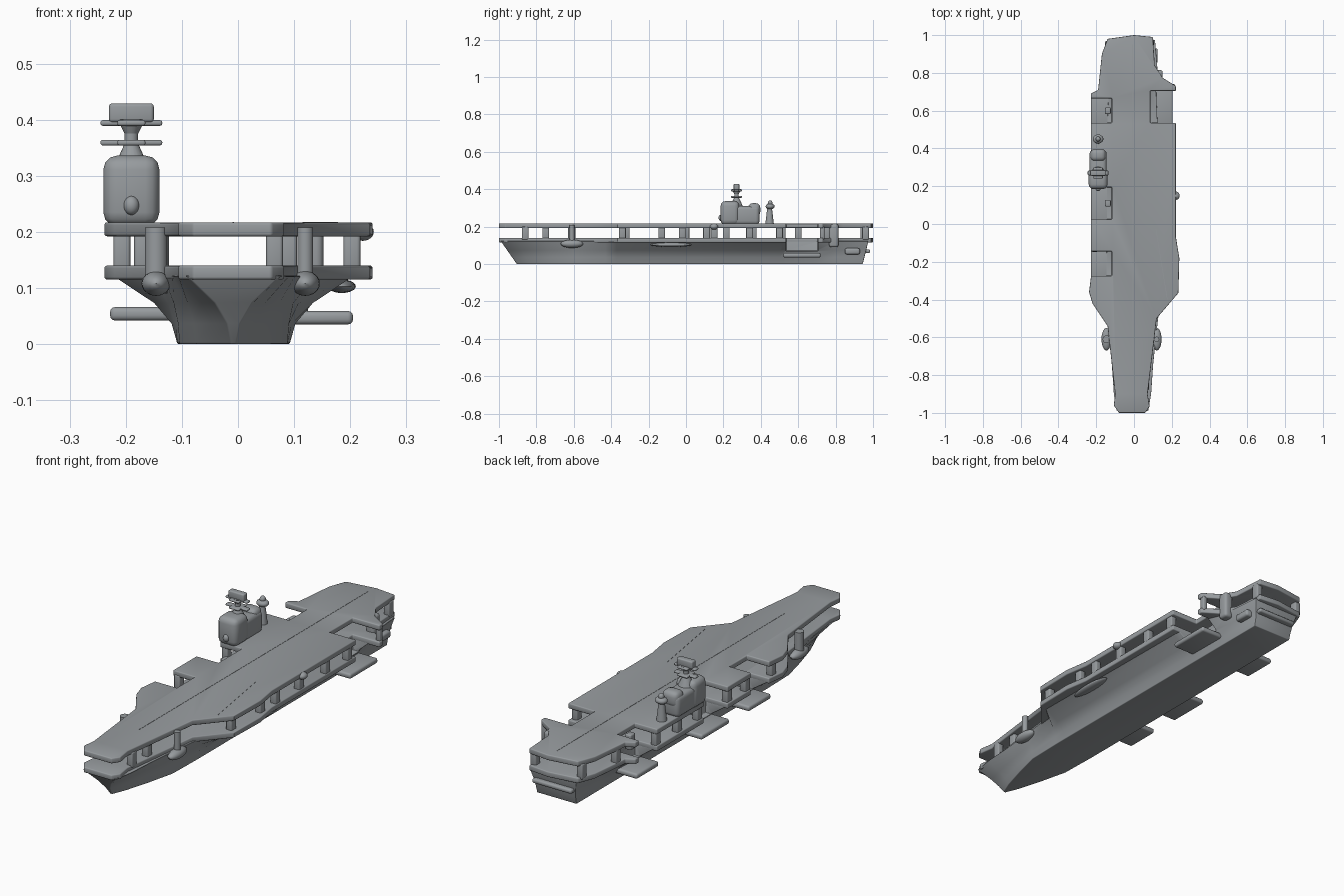
import bpy, bmesh, math
from mathutils import Matrix, Vector

if "Cube" in bpy.data.objects:
    bpy.data.objects.remove(bpy.data.objects["Cube"], do_unlink=True)

colour = (.31, .33, .345, 1)
grey = bpy.data.materials.new("warship grey")
grey.use_nodes = True
grey.diffuse_color = colour
grey.node_tree.nodes["Principled BSDF"].inputs["Base Color"].default_value = colour
parts = []


def finish(name, bm, bevel=0, cutter=None):
    """Turn a bmesh into a part, with optional cut and rounded edges."""
    bmesh.ops.recalc_face_normals(bm, faces=bm.faces)
    mesh = bpy.data.meshes.new(name)
    bm.to_mesh(mesh)
    bm.free()
    mesh.materials.append(grey)
    part = bpy.data.objects.new(name, mesh)
    bpy.context.collection.objects.link(part)
    if cutter:
        cut = part.modifiers.new("cut", "BOOLEAN")
        cut.object = cutter
        cut.operation = "DIFFERENCE"
        cut.solver = "EXACT"
    if bevel:
        rounding = part.modifiers.new("round", "BEVEL")
        rounding.width = bevel
        rounding.segments = 3
        rounding.limit_method = "ANGLE"
        rounding.angle_limit = math.radians(40)
    parts.append(part)
    return part


def placed(centre, size):
    return Matrix.Translation(centre) @ Matrix.Diagonal(Vector(size).to_4d())


def box(name, centre, size, bevel=.006):
    bm = bmesh.new()
    bmesh.ops.create_cube(bm, size=1, matrix=placed(centre, size))
    return finish(name, bm, bevel)


def blob(name, centre, radii):
    bm = bmesh.new()
    bmesh.ops.create_uvsphere(bm, u_segments=20, v_segments=12, radius=1,
                              matrix=placed(centre, radii))
    return finish(name, bm)


def post(name, x, y, bottom, top, lower_radius, upper_radius):
    bm = bmesh.new()
    bmesh.ops.create_cone(bm, cap_ends=True, segments=20, radius1=lower_radius,
                          radius2=upper_radius, depth=top - bottom,
                          matrix=Matrix.Translation((x, y, (bottom + top) / 2)))
    return finish(name, bm)


def loft(name, rings, bevel=0, cutter=None):
    """Skin a row of matching rings and cap both ends."""
    bm = bmesh.new()
    loops = [[bm.verts.new(point) for point in ring] for ring in rings]
    count = len(loops[0])
    for near, far in zip(loops, loops[1:]):
        for i in range(count):
            j = (i + 1) % count
            bm.faces.new((near[i], near[j], far[j], far[i]))
    bm.faces.new(loops[0])
    bm.faces.new(loops[-1])
    return finish(name, bm, bevel, cutter)


# Lift bays cut from hull and decks, each with a low platform: side, centre, length
bays = bmesh.new()
for side, y, length in ((-1, .6, .13), (-1, .11, .17), (-1, -.21, .13), (1, .62, .17)):
    inner = .117 if side < 0 else .087
    reach = .3
    bmesh.ops.create_cube(bays, size=1, matrix=placed(
        (side * (inner + reach / 2), y, .22), (reach, length, .3)))
    outer = .228 if side < 0 else .205
    box("lift_platform", (side * (outer + .07) / 2, y, .054 if side < 0 else .047),
        (outer - .07, length + .03, .024), bevel=.009)
cutter = finish("bay_cutter", bays)
cutter.hide_render = True
parts.remove(cutter)

# Hull: fine at the bow, flaring upward to a given half width at each station
hull_height = .122
hull_middle = -.008
rings = []
for y, flare in ((-.99, .085), (-.9, .1), (-.75, .11), (-.6, .125), (-.43, .145),
                 (-.37, .215), (.5, .205), (.7, .18), (.8, .135), (.975, .12)):
    fullness = min(1, (y + 1) / .42) ** .8
    keel = .1 * fullness
    rake = .09 * (1 - fullness) if y < .9 else -.03
    half = []
    for step in (0, .3, .6, 1):
        width = keel + (flare - keel) * step ** 2
        half.append((width, y + rake * (1 - step), step * hull_height))
    rings.append([(hull_middle + w, v, z) for w, v, z in half]
                 + [(hull_middle - w, v, z) for w, v, z in reversed(half)])
loft("hull", rings, .004, cutter)

# Flight deck and hangar deck share one outline
outline = [(.06, -1), (.083, -.965), (.072, -.9), (.12, -.5), (.235, -.365),
           (.24, -.18), (.222, -.07), (.222, .73), (.15, .775), (.11, .84),
           (.1, .99), (0, 1), (-.14, .98), (-.17, .9), (-.19, .71), (-.228, .69),
           (-.228, -.28), (-.238, -.36), (-.22, -.42), (-.14, -.54),
           (-.1, -.9), (-.107, -.96), (-.08, -1)]
deck_thickness = .025
for name, bottom in (("hangar_deck", .115), ("flight_deck", .192)):
    loft(name, [[(x, y, z) for x, y in outline] for z in (bottom, bottom + deck_thickness)],
         .009, cutter)

# Pillars between the decks, in rows along each edge
pillar_rows = {
    "bow_pillar": (.065, (-.86, -.75)),
    "left_pillar": (.203, (-.34, -.13, -.02, .15, .34, .5)),
    "right_pillar": (-.207, (-.32, -.13, 0, .215, .36, .515)),
    "inner_pillar": (-.138, (.11, .6, .95)),
    "stern_pillar": (.09, (.96,)),
    "quarter_pillar": (-.17, (.75,)),
}
for name, (x, row) in pillar_rows.items():
    for y in row:
        box(name, (x, y, .165), (.03, .036, .07))
box("lift_pillar", (.205, .728, .165), (.024, .024, .07))

# Rounded mounts and sponsons at the bow
for side, x, radius in (("left", .12, .014), ("right", -.146, .02)):
    post(side + "_bow_mount", x, -.61, .09, .208, radius, radius)
    blob(side + "_bow_sponson", (x, -.61, .108), (.026, .06, .022))

# Stern fittings and side lookouts
box("stern_mount", (.13, .79, .152), (.044, .05, .124), bevel=.012)
box("stern_side_box", (.09, .89, .068), (.07, .08, .033), bevel=.01)
box("stern_ledge", (hull_middle, .957, .068), (.2, .055, .02), bevel=.008)
blob("side_lookout", (.222, .15, .2), (.02, .022, .016))
blob("side_ledge", (.185, -.08, .103), (.025, .11, .012))

# Island superstructure
island_x = -.19
box("island_body", (island_x, .293, .26), (.09, .2, .1), bevel=.02)
box("bridge", (island_x, .235, .273), (.1, .1, .126), bevel=.025)
box("funnel", (island_x, .365, .29), (.08, .064, .07), bevel=.022)
blob("bridge_front_dome", (island_x, .188, .247), (.014, .014, .017))

# Main mast with two crossed platforms and a radar block
mast_y = .27
post("mast_base", island_x, mast_y, .3, .355, .038, .013)
post("mast_pole", island_x, mast_y, .35, .38, .012, .012)
post("mast_head", island_x, mast_y, .375, .4, .012, .025)
for name, z in (("lower", .359), ("upper", .394)):
    box(name + "_yard", (island_x, mast_y, z), (.11, .024, .01), bevel=.004)
    box(name + "_platform", (island_x, mast_y, z), (.05, .06, .01), bevel=.004)
box("radar_block", (island_x, mast_y, .412), (.08, .03, .034))

# Aft mast with a rounded head
post("aft_mast", island_x, .447, .212, .305, .023, .012)
blob("aft_mast_head", (island_x, .45, .308), (.028, .024, .016))
blob("aft_mast_cap", (island_x, .45, .325), (.013, .013, .015))

# Hair thin raised runway lines
line_width = .003
for name, x, start, end_x, end in (("centre_line", -.01, -.7, -.01, .95),
                                   ("angled_line", .175, -.4, .115, -.03)):
    loft(name, [[(x, start, z), (x + line_width, start, z),
                 (end_x + line_width, end, z), (end_x, end, z)] for z in (.214, .218)])

# Bake the modifiers, then smooth the rounded surfaces
bpy.context.view_layer.update()
graph = bpy.context.evaluated_depsgraph_get()
baked = [(part, bpy.data.meshes.new_from_object(part.evaluated_get(graph))) for part in parts]
for part, mesh in baked:
    part.modifiers.clear()
    part.data = mesh
bpy.data.objects.remove(cutter, do_unlink=True)
bpy.ops.object.select_all(action="DESELECT")
for part in parts:
    part.select_set(True)
bpy.context.view_layer.objects.active = parts[0]
bpy.ops.object.shade_smooth_by_angle(angle=math.radians(35))
